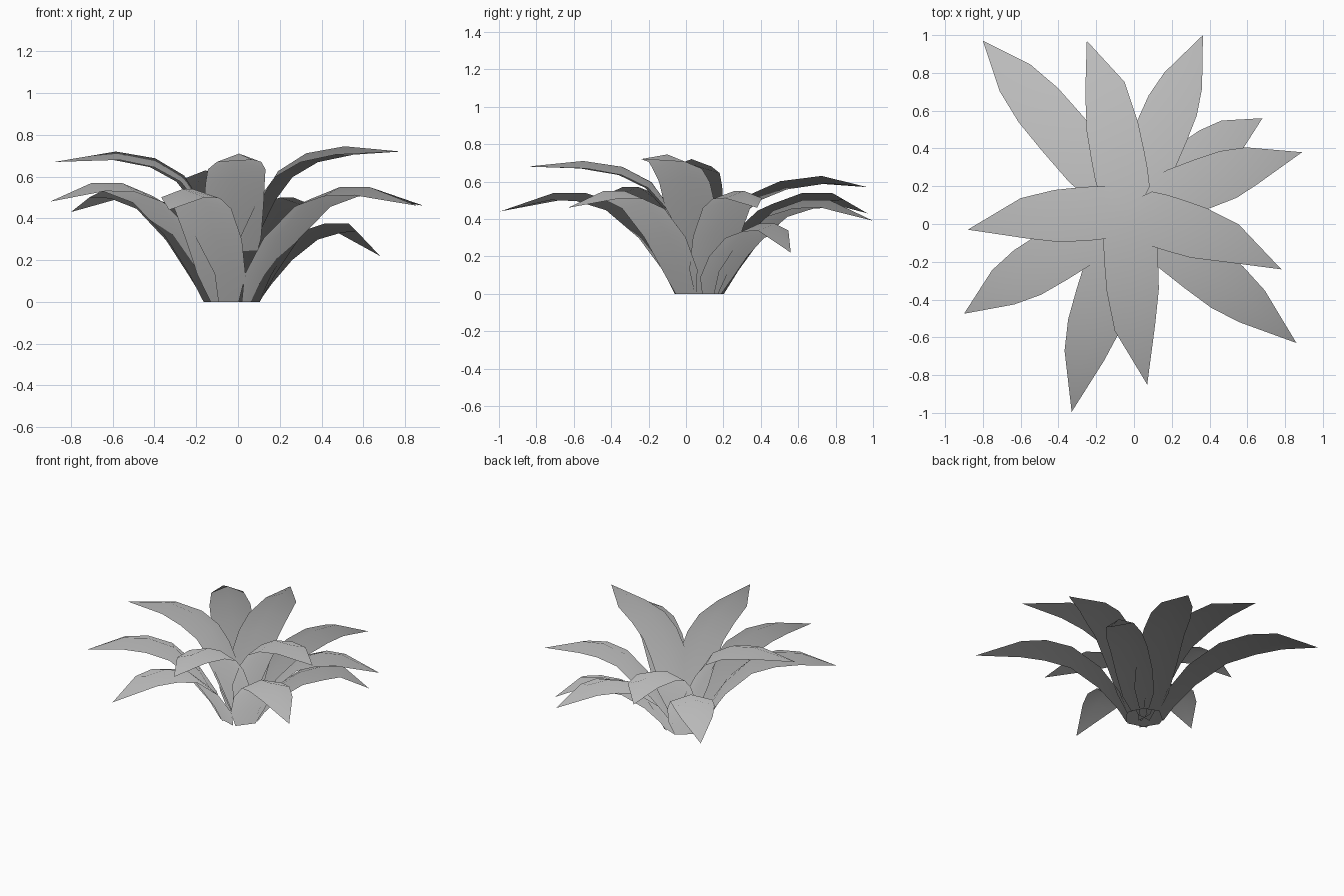
import bpy
import bmesh
from mathutils import Vector

cube = bpy.data.objects.get("Cube")
if cube:
    bpy.data.objects.remove(cube, do_unlink=True)

# Single leaf colour
grey = bpy.data.materials.new("leaf_grey")
grey.use_nodes = True
grey.diffuse_color = (0.5, 0.5, 0.5, 1)
bsdf = next(n for n in grey.node_tree.nodes if n.type == 'BSDF_PRINCIPLED')
bsdf.inputs["Base Color"].default_value = (0.5, 0.5, 0.5, 1)

CENTRE = Vector((-0.03, 0.07, 0))
UP = Vector((0, 0, 1))
# Foliage normals fan out gently from a point far below the plant
FAN_ORIGIN = Vector((0, 0, -1.6))
# Leaf rows from root to crest: (share of reach, share of height, half width)
OUTER = [(0, 0, 0.07), (0.07, 0.24, 0.12), (0.23, 0.58, 0.14),
         (0.49, 0.89, 0.142), (0.75, 1, 0.138), (1, 1, 0.108)]
INNER = [(0, 0, 0.055), (0.15, 0.43, 0.135), (0.27, 0.67, 0.142),
         (0.41, 0.84, 0.142), (0.66, 0.955, 0.138), (1, 1, 0.108)]
DROPS = [0, 0.005, 0.025, 0.04, 0.045, 0.04]


def make_leaf(name, crest, tip, rows_spec, root_radius, scale=1.0):
    """Arched strip, three points wide, that ends in a point."""
    crest, tip = Vector(crest), Vector(tip)
    out = Vector((crest.x - CENTRE.x, crest.y - CENTRE.y, 0)).normalized()
    root = CENTRE + out * root_radius
    path = []
    for reach, height, _ in rows_spec:
        p = root.lerp(crest, reach)
        p.z = crest.z * height
        path.append(p)
    path.append(tip)

    bm = bmesh.new()
    rows = []
    for i, drop in enumerate(DROPS):
        half = rows_spec[i][2] * scale
        along = (path[i + 1] - path[max(i - 1, 0)]).normalized()
        side = along.cross(UP).normalized()
        normal = side.cross(along)
        rows.append([bm.verts.new(path[i] + side * half * s
                                  - normal * drop * abs(s))
                     for s in (-1, 0, 1)])
    for a, b in zip(rows, rows[1:]):
        for k in range(2):
            bm.faces.new((a[k], a[k + 1], b[k + 1], b[k]))
    end = bm.verts.new(tip)
    for k in range(2):
        bm.faces.new((rows[-1][k], rows[-1][k + 1], end))
    for face in bm.faces:
        face.smooth = True
    mesh = bpy.data.meshes.new(name)
    bm.to_mesh(mesh)
    bm.free()
    mesh.materials.append(grey)
    mesh.normals_split_custom_set_from_vertices(
        [(v.co - FAN_ORIGIN).normalized() for v in mesh.vertices])
    bpy.context.collection.objects.link(bpy.data.objects.new(name, mesh))


# Low outer leaves: name, crest, tip, width scale
outer_leaves = [
    ("back_right_leaf", (-0.635, 0.78, 0.54), (-0.80, 0.97, 0.43), 1.0),
    ("back_left_leaf", (0.265, 0.77, 0.50), (0.365, 1.00, 0.39), 1.0),
    ("drooping_leaf", (0.53, 0.475, 0.375), (0.68, 0.56, 0.22), 0.9),
    ("left_leaf", (0.63, 0.31, 0.55), (0.89, 0.38, 0.46), 0.95),
    ("front_left_leaf", (0.63, -0.44, 0.55), (0.86, -0.63, 0.46), 1.0),
    ("front_right_leaf", (-0.265, -0.705, 0.54), (-0.33, -0.995, 0.44), 1.0),
    ("right_leaf", (-0.70, -0.34, 0.57), (-0.90, -0.475, 0.48), 1.0),
]
for name, crest, tip, scale in outer_leaves:
    make_leaf(name, crest, tip, OUTER, 0.115, scale)

# Tall inner leaves, their roots meeting at the centre
inner_leaves = [
    ("inner_back_leaf", (-0.155, 0.725, 0.63), (-0.25, 0.97, 0.57)),
    ("inner_left_leaf", (0.51, -0.10, 0.745), (0.78, -0.24, 0.72)),
    ("inner_front_leaf", (0.005, -0.55, 0.71), (0.07, -0.85, 0.68)),
    ("inner_right_leaf", (-0.585, 0.03, 0.72), (-0.88, -0.03, 0.67)),
]
for name, crest, tip in inner_leaves:
    make_leaf(name, crest, tip, INNER, 0)
